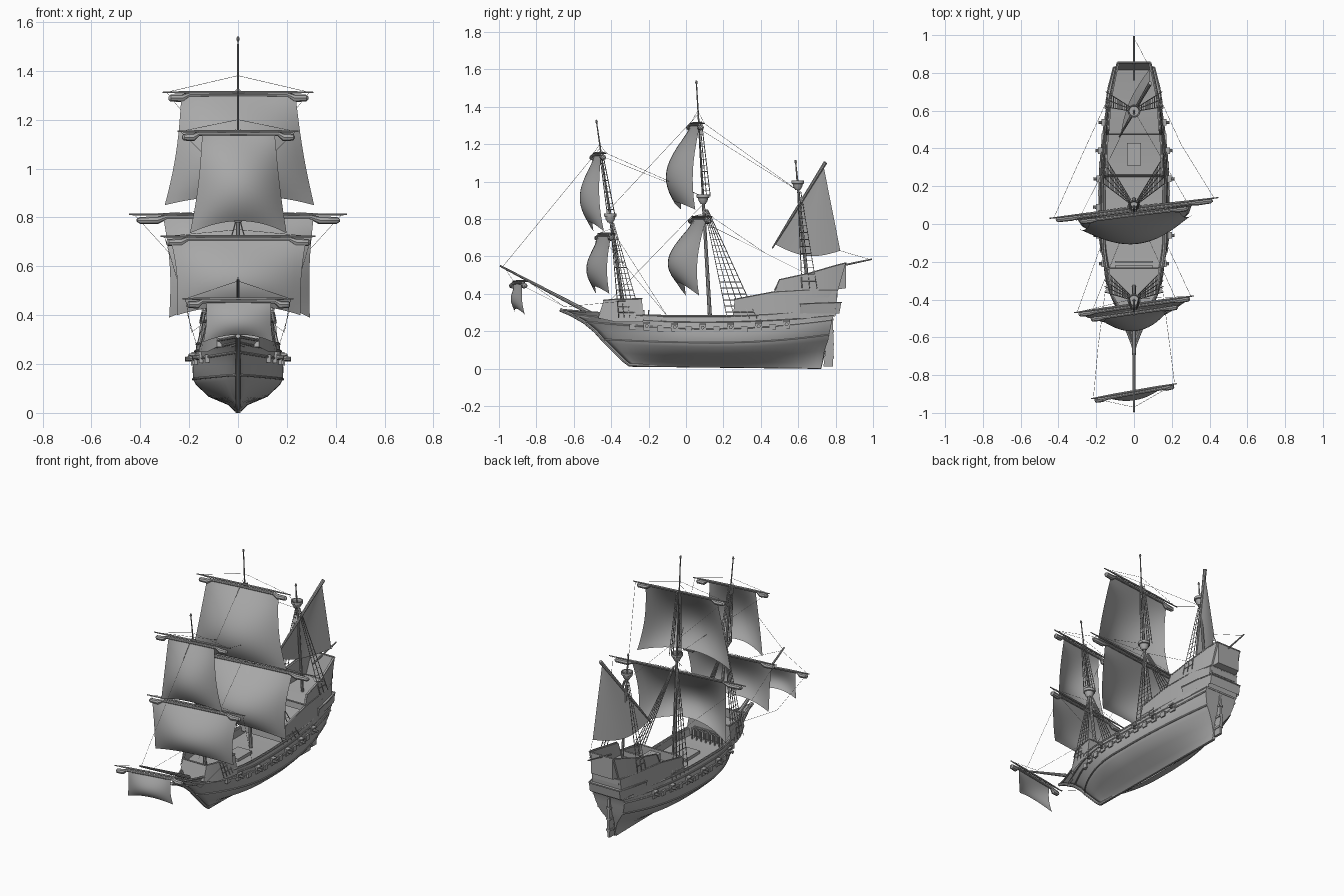
import bpy, bmesh
from math import sin, cos, pi, radians
from mathutils import Vector, Matrix

old = bpy.data.objects.get("Cube")
if old:
    bpy.data.objects.remove(old)
mat = bpy.data.materials.new("plain_grey")
mat.use_nodes = True
mat.diffuse_color = (0.4, 0.4, 0.4, 1)
mat.node_tree.nodes["Principled BSDF"].inputs["Base Color"].default_value = mat.diffuse_color

def finish(name, bm, mirror=False, angle=35):
    bmesh.ops.remove_doubles(bm, verts=bm.verts, dist=0.00005)
    bmesh.ops.recalc_face_normals(bm, faces=bm.faces)
    me = bpy.data.meshes.new(name)
    bm.to_mesh(me)
    bm.free()
    me.materials.append(mat)
    me.shade_smooth()
    me.set_sharp_from_angle(angle=radians(angle))
    ob = bpy.data.objects.new(name, me)
    bpy.context.collection.objects.link(ob)
    if mirror:
        ob.modifiers.new("mirror", "MIRROR")

def lerp(a, b, t):
    return a + (b - a) * t

def loft(bm, rows, closed=False):
    vs = [[bm.verts.new(p) for p in row] for row in rows]
    for a, b in zip(vs, vs[1:]):
        n = len(a)
        for i in range(n if closed else n - 1):
            j = (i + 1) % n
            bm.faces.new((a[i], a[j], b[j], b[i]))
    return vs

def ring(n):
    return [Vector((cos(2 * pi * k / n), sin(2 * pi * k / n), 0)) for k in range(n)]

def tube(bm, pts, radii, sides=8):
    pts = [Vector(p) for p in pts]
    rings = []
    for i, p in enumerate(pts):
        q = (pts[min(i + 1, len(pts) - 1)] - pts[max(i - 1, 0)]).to_track_quat('Z', 'Y')
        r = radii[i] if isinstance(radii, list) else radii
        rings.append([p + q @ c * r for c in ring(sides)])
    vs = loft(bm, rings, True)
    bm.faces.new(vs[0])
    bm.faces.new(vs[-1])

def rod(name, pts, radii):
    bm = bmesh.new()
    tube(bm, pts, radii)
    finish(name, bm)

def box(bm, c, size):
    bmesh.ops.create_cube(bm, size=1, matrix=Matrix.Translation(c) @ Matrix.Diagonal((*size, 1)))

# Hull rows: y bow/stern, z bow/mid/stern, half width, bow fullness, stern width
ROWS = [(-.30, .72, .02, .005, 0, .012, 1, .8), (-.33, .73, .045, .032, .035, .04, .6, .25),
        (-.37, .74, .085, .066, .095, .12, .65, .25), (-.42, .76, .135, .115, .15, .172, .75, .4),
        (-.44, .765, .155, .137, .18, .184, .8, .48), (-.48, .775, .20, .18, .225, .186, .88, .55),
        (-.54, .78, .25, .215, .26, .183, 1, .6),
        (-.61, .79, .29, .25, .285, .175, 1.1, .62), (-.67, .80, .315, .28, .32, .168, 1.15, .64),
        (-.65, .79, .315, .28, .32, .154, 1.15, .64), (-.61, .79, .28, .235, .28, .152, 1.15, .64),
        (-.61, .79, .28, .235, .28, 0, 1, 1)]

def hull_point(row, t):
    yb, ys, zb, zm, zs, hw, p, ws = row
    w = sin(pi / 2 * min(t / .4, 1)) ** p * (1 - (1 - ws) * max(0, 2 * t - 1) ** 2)
    z = zm + ((zb if t < .5 else zs) - zm) * (2 * t - 1) ** 2
    return Vector((hw * w, lerp(yb, ys, t), z))

bm, wales = bmesh.new(), bmesh.new()
rows = [[hull_point(r, i / 36) for i in range(37)] for r in ROWS]
for index, rad in ((4, .005), (6, .006), (7, .005), (8, .006)):
    tube(wales, rows[index], rad, 6)
loft(bm, [line + [Vector((0, line[-1].y, line[-1].z))] for line in rows])
finish("hull", bm, True)
finish("wales_and_rail", wales, True)
rod("keel_and_stem", [(0, r[0] - .004, r[2]) for r in reversed(ROWS[:9])]
    + [(0, .72, .008), (0, .78, .27)], .01)

# Rudder plate with hinges
bm = bmesh.new()
outline = [(.735, .012), (.785, .012), (.79, .1), (.785, .26), (.768, .26)]
for side in loft(bm, [[(x, y, z) for y, z in outline] for x in (-.008, .008)]):
    bm.faces.new(side)
for z in (.06, .13, .2):
    box(bm, (0, .765, z), (.026, .05, .012))
finish("rudder", bm)

# Castles: stations of y base/top, half width base/top, z base/top, deck height
def castle(name, stations, wall=.012):
    bm = bmesh.new()
    cols = [[(wb, yb, zb), (wt, yt, zt), (wt - wall, yt, zt), (wt - wall, yt, dk), (0, yt, dk)]
            for yb, yt, wb, wt, zb, zt, dk in stations]
    front, back = [[(0, y, z) for x, y, z in cols[end]] for end in (0, -1)]
    top = [c[1] for c in cols]
    loft(bm, [front] + cols + [back])
    tube(bm, [front[1]] + top[:1], .004, 6)
    tube(bm, top, .004, 6)
    tube(bm, [back[1]] + top[-1:], .004, 6)
    finish(name, bm, True, 30)

castle("forecastle", [(-.47, -.44, .085, .085, .27, .365, .31), (-.38, -.38, .125, .12, .25, .37, .31),
                      (-.30, -.30, .15, .135, .25, .372, .31), (-.23, -.235, .16, .143, .25, .375, .31)])
castle("quarterdeck", [(.25, .26, .165, .155, .26, .37, .31), (.47, .47, .155, .147, .26, .41, .32),
                       (.64, .64, .14, .135, .27, .42, .36), (.80, .81, .108, .1, .28, .42, .38)])
castle("poop", [(.47, .475, .147, .145, .38, .42, .385), (.49, .50, .146, .142, .38, .475, .39),
                (.66, .66, .136, .13, .38, .51, .40), (.76, .79, .112, .104, .38, .548, .42),
                (.81, .855, .096, .088, .41, .565, .43)])
castle("stern_gallery", [(.61, .61, .142, .152, .295, .345, .345), (.72, .72, .13, .136, .295, .35, .35),
                         (.82, .83, .108, .108, .295, .353, .353)])

# Deck fittings
bm = bmesh.new()
box(bm, (0, .37, .345), (.075, .12, .07))
box(bm, (0, 0, .245), (.1, .14, .02))
for y in (-.2, -.225):
    box(bm, (0, y, .31), (.2, .008, .008))
    for k in range(-3, 4):
        box(bm, (k * .032, y, .275), (.007, .007, .07))
finish("deck_fittings", bm)

# Gun ports with lids and barrels
bm = bmesh.new()
for k in range(12):
    p = hull_point(ROWS[6], (.255 + k * .0748) / 1.32)
    if k % 2:
        box(bm, p + Vector((.004, 0, .022)), (.03, .034, .008))
        box(bm, p, (.016, .036, .04))
        tube(bm, [p + Vector((x, 0, .004)) for x in (-.02, .03, .034)], [.01, .008, .01])
    else:
        box(bm, p - Vector((0, 0, .006)), (.018, .032, .032))
finish("gun_ports", bm, True)

# Masts and their fighting tops
MASTS = {"fore": ((-.325, .26), (-.48, 1.33), .81, .011), "main": ((.13, .24), (.055, 1.54), .91, .011),
         "mizzen": ((.655, .38), (.585, 1.115), .985, .009)}

def on_mast(name, z):
    (y0, z0), (y1, z1) = MASTS[name][:2]
    return Vector((0, lerp(y0, y1, (z - z0) / (z1 - z0)), z))

CUP = [(0, -.03), (.014, -.03), (.025, -.012), (.028, .002), (.035, .004), (.035, .02), (.03, .02),
       (.026, .004), (0, .004)]
for name, (foot, top, nest, rad) in MASTS.items():
    rod(name + "_mast", [on_mast(name, z) for z in (foot[1], nest, nest + .02, top[1] - .02, top[1] - .012, top[1])],
        [rad, rad * .75, rad * .6, .003, .007, .004])
    bm = bmesh.new()
    loft(bm, [[on_mast(name, nest) + Vector((0, 0, h)) + c * r for c in ring(14)] for r, h in CUP], True)
    finish(name + "_top", bm)
rod("bowsprit", [(0, -.5, .29), (0, -.995, .55)], [.012, .005])
rod("stern_boom", [(0, .76, .535), (0, .995, .585)], [.006, .004])

# Square sails: mast y, z head/foot, half width head/foot, yard half length, foot y shift, belly, arch, yaw
def square_sail(name, y, z1, z0, w1, w0, yard, shift, belly, arch, yaw):
    turn = Matrix.Translation((0, y, 0)) @ Matrix.Rotation(radians(yaw), 4, 'Z')
    def cloth(u, v):
        c = 1 - u * u
        return turn @ Vector((u * lerp(w1, w0, v) * (1 - .04 * sin(pi * v)),
                              shift * v - .015 - belly * sin(pi * .78 * v) * (.25 + .75 * c),
                              lerp(z1, z0, v) + arch * c * v * v))
    bm = bmesh.new()
    loft(bm, [[cloth(i / 8 - 1, j / 14) for i in range(17)] for j in range(15)])
    finish(name + "_sail", bm, angle=80)
    rod(name + "_yard", [turn @ Vector((k * yard, 0, z1 + .012)) for k in (-1, -.5, .5, 1)],
        [.003, .006, .006, .003])
    rod(name + "_furled_roll", [turn @ Vector((k * yard * .93, -.012, z1 - (.012 if abs(k) > .75 else -.002)))
                                for k in (-1, -.97, -.8, -.7, 0, .7, .8, .97, 1)],
        [.006, .014, .016, .009, .008, .009, .016, .014, .006])
    return [turn @ Vector((s * yard * .95, 0, z1 + .012)) for s in (-1, 1)]

tips = {args[0]: square_sail(*args) for args in (
    ("main_course", .085, .80, .39, .31, .29, .45, -.01, .16, .07, 7),
    ("main_topsail", .06, 1.30, .85, .235, .308, .31, -.01, .145, .04, 7),
    ("fore_course", -.425, .71, .40, .28, .255, .32, .01, .096, .04, 8),
    ("fore_topsail", -.46, 1.14, .735, .15, .20, .25, .025, .108, .05, 8),
    ("sprit", -.885, .455, .29, .135, .145, .23, .02, .045, .03, 10))}

# Lateen sail, hung on a sloping yard
low, peak, clew = Vector((-.07, .475, .665)), Vector((.08, .735, 1.085)), Vector((.085, .825, .63))

def lateen(u, v):
    fall = sin(pi * u) * (1 - v)
    return low.lerp(peak, v).lerp(clew.lerp(peak, v), u) + Vector((-.03 * fall, 0, -.045 * fall * (1 - v)))

bm = bmesh.new()
loft(bm, [[lateen(i / 12, j / 12) for i in range(13)] for j in range(13)])
finish("lateen_sail", bm, angle=80)
rod("lateen_yard", [low.lerp(peak, f) for f in (-.05, .3, .75, 1.04)], [.004, .008, .009, .011])

ropes = bmesh.new()

def rope(*pts, r=.0009):
    tube(ropes, pts, r, 4)

# Shrouds with ratlines
def shrouds(x, y0, y1, z0, top_y, top_z, count, rungs, top_x=.01):
    for s in (-1, 1):
        lines = []
        for k in range(count):
            f = k / (count - 1)
            lines.append((Vector((s * x, lerp(y0, y1, f), z0)),
                          Vector((s * top_x, top_y + .016 * (f - .5), top_z))))
            rope(*lines[-1], r=.0025)
        for k in range(1, rungs):
            rope(*[a.lerp(b, k / rungs) for a, b in lines], r=.0018)

shrouds(.17, .22, .38, .27, .108, .85, 5, 18)
shrouds(.155, -.36, -.24, .27, -.395, .78, 5, 17)
shrouds(.148, .62, .70, .43, .605, .95, 3, 14)
shrouds(.028, .09, .13, .92, .075, 1.32, 3, 12)
shrouds(.028, -.42, -.38, .82, -.455, 1.16, 3, 11)

# Lifts, braces and stays
for name, mast, up in (("main_course", "main", .83), ("main_topsail", "main", 1.38),
                       ("fore_course", "fore", .75), ("fore_topsail", "fore", 1.2)):
    for p in tips[name]:
        rope(p, on_mast(mast, up))
for k, s in enumerate((-1, 1)):
    rope(tips["main_course"][k], (s * .25, .42, .62), (s * .14, .66, .50))
    rope(tips["fore_course"][k], (s * .17, -.1, .28))
    rope(tips["fore_topsail"][k], on_mast("main", .92))
    rope(tips["main_topsail"][k], on_mast("mizzen", .95))
    rope(tips["sprit"][k], (0, -.97, .54))
    rope(tips["sprit"][k], (s * .19, -.65, .33), (s * .15, -.34, .36))
rope((0, -.98, .545), on_mast("fore", 1.18))
rope((0, -.40, .37), on_mast("main", .88))
rope(on_mast("fore", .85), on_mast("main", 1.36))
rope(clew, (0, .985, .583))
finish("rigging", ropes)
